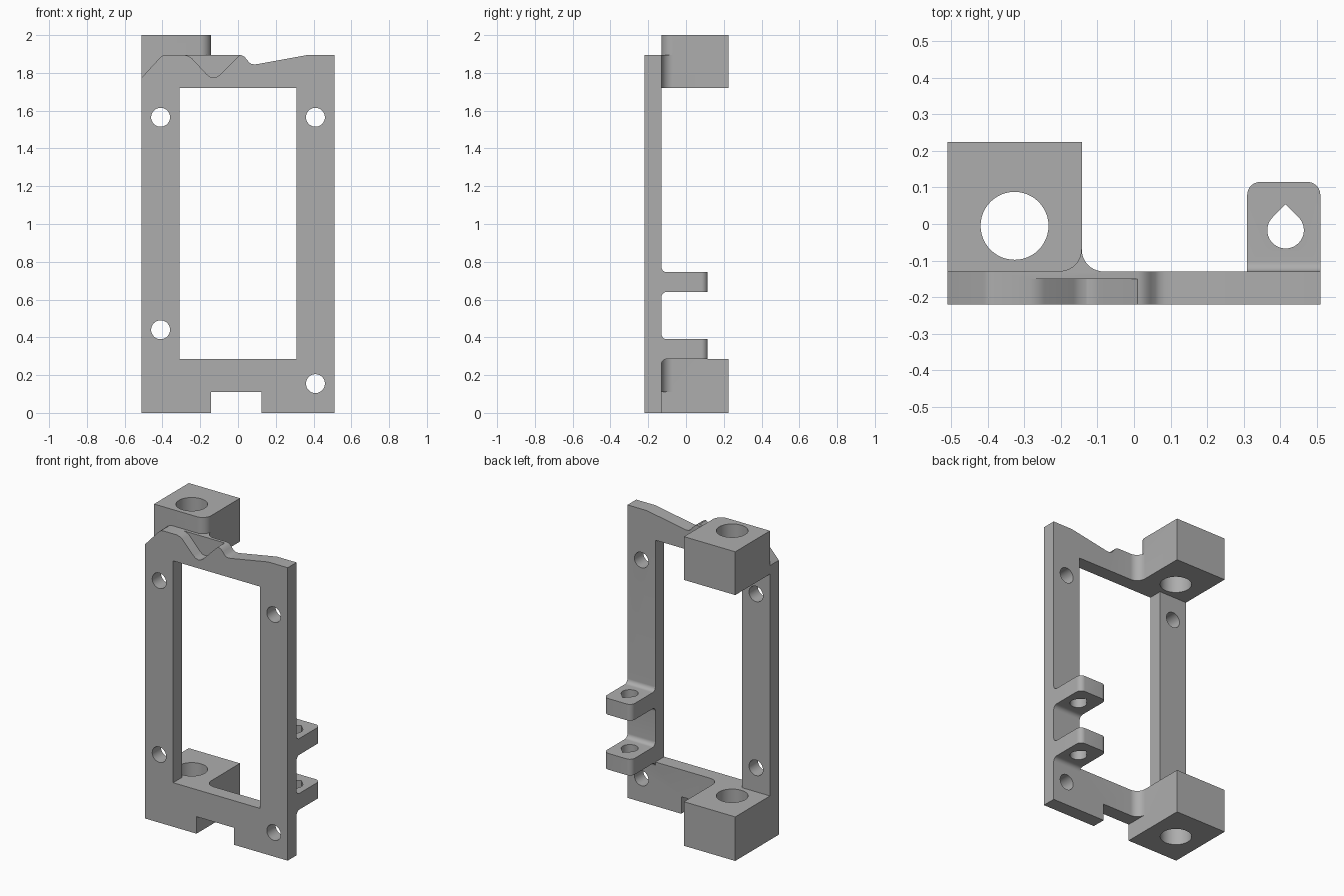
import bpy, bmesh
from math import sin, cos, radians

cube = bpy.data.objects.get("Cube")
if cube:
    bpy.data.objects.remove(cube, do_unlink=True)

grey = bpy.data.materials.new("plain_grey")
grey.use_nodes = True
grey.diffuse_color = (0.42, 0.42, 0.42, 1)
grey.node_tree.nodes["Principled BSDF"].inputs["Base Color"].default_value = (0.42, 0.42, 0.42, 1)


def arc(cx, cy, r, start, end, steps=10):
    """Points along an arc, angles in degrees."""
    angles = [radians(start + (end - start) * i / steps) for i in range(steps + 1)]
    return [(cx + r * cos(a), cy + r * sin(a)) for a in angles]


def circle(cx, cy, r):
    return arc(cx, cy, r, 0, 360, 48)[:-1]


def rect(a0, b0, a1, b1):
    return [(a0, b0), (a1, b0), (a1, b1), (a0, b1)]


def prism(name, profile, axis, low, high):
    """Extrude a 2D profile along an axis between two positions."""
    place = {"x": lambda a, b, d: (d, a, b),
             "y": lambda a, b, d: (a, d, b),
             "z": lambda a, b, d: (a, b, d)}[axis]
    bm = bmesh.new()
    face = bm.faces.new([bm.verts.new(place(a, b, low)) for a, b in profile])
    moved = bmesh.ops.extrude_face_region(bm, geom=[face])["geom"]
    bmesh.ops.translate(bm, vec=place(0, 0, high - low),
                        verts=[v for v in moved if isinstance(v, bmesh.types.BMVert)])
    bmesh.ops.recalc_face_normals(bm, faces=bm.faces)
    mesh = bpy.data.meshes.new(name)
    bm.to_mesh(mesh)
    bm.free()
    mesh.materials.append(grey)
    obj = bpy.data.objects.new(name, mesh)
    bpy.context.collection.objects.link(obj)
    return obj


def combine(target, other, operation):
    """Apply a boolean and discard the helper."""
    mod = target.modifiers.new("bool", "BOOLEAN")
    mod.operation, mod.solver, mod.object = operation, "EXACT", other
    bpy.context.view_layer.objects.active = target
    bpy.ops.object.modifier_apply(modifier=mod.name)
    bpy.data.objects.remove(other, do_unlink=True)


FRONT, BACK, REAR = -0.22, -0.13, 0.225
SIDE, INNER, TOP = 0.51, -0.143, 1.895

# Face plate with its bottom notch and shaped top edge
outline = [(-SIDE, 0), (INNER, 0), (INNER, 0.11), (0.125, 0.11), (0.125, 0), (SIDE, 0),
           (SIDE, TOP), (0.37, TOP), (0.10, 1.846), (0.085, 1.845), (0.07, 1.848),
           (0.058, 1.856), (0.045, 1.873), (0.033, 1.886), (0.02, 1.893), (0.01, TOP),
           (-0.38, TOP), (-0.395, 1.893), (-0.41, 1.884), (-SIDE, 1.775)]
bracket = prism("mounting_bracket", outline, "y", FRONT, BACK)
combine(bracket, prism("window", rect(-0.31, 0.285, 0.31, 1.72), "y", -0.4, 0), "DIFFERENCE")

# Shallow valley cut in the front of the top edge
valley = [(-0.285, TOP), (-0.265, 1.89), (-0.245, 1.878), (-0.165, 1.792), (-0.148, 1.779),
          (-0.13, 1.775), (-0.112, 1.779), (-0.095, 1.79), (0.0, 1.886), (0.01, TOP),
          (0.01, 2.1), (-0.285, 2.1)]
combine(bracket, prism("valley", valley, "y", -0.4, -0.15), "DIFFERENCE")

# Screw holes
for x, z in [(-0.41, 1.565), (0.41, 1.565), (-0.41, 0.44), (0.41, 0.155)]:
    combine(bracket, prism("screw_hole", circle(x, z, 0.05), "y", -0.4, 0), "DIFFERENCE")

# Bearing blocks with a blended inner corner
R = 0.06
blend = arc(INNER + R, BACK + R, R, 270, 180)
filleted = [(-SIDE, BACK)] + blend + [(INNER, REAR), (-SIDE, REAR)]
rounded = [(-SIDE, BACK)] + arc(INNER - R, BACK + R, R, 270, 360) + [(INNER, REAR), (-SIDE, REAR)]
for name, profile, low, high in [("upper_block", filleted, 1.72, TOP),
                                 ("upper_block_cap", rounded, TOP, 2.0),
                                 ("lower_block", filleted, 0.11, 0.285),
                                 ("lower_block_base", rect(-SIDE, BACK, INNER, REAR), 0, 0.11)]:
    combine(bracket, prism(name, profile, "z", low, high), "UNION")
combine(bracket, prism("rod_hole", circle(-0.327, -0.005, 0.093), "z", -0.2, 2.2), "DIFFERENCE")

# Rear tabs with filleted roots and rounded tips
F, LEFT, TIP = 0.028, 0.305, 0.115
for z0, z1 in [(0.285, 0.39), (0.64, 0.745)]:
    side = ([(BACK - 0.02, z0 - F)] + arc(BACK + F, z0 - F, F, 180, 90)
            + [(TIP, z0), (TIP, z1)] + arc(BACK + F, z1 + F, F, 270, 180)
            + [(BACK - 0.02, z1 + F)])
    tab = prism("tab", side, "x", LEFT + 0.005, SIDE)
    plan = ([(LEFT, -0.2), (SIDE + 0.1, -0.2), (SIDE + 0.1, TIP - 0.035)]
            + arc(SIDE - 0.035, TIP - 0.035, 0.035, 0, 90)
            + arc(LEFT + 0.04, TIP - 0.035, 0.035, 90, 180))
    combine(tab, prism("tab_outline", plan, "z", z0 - 0.1, z1 + 0.1), "INTERSECT")
    combine(bracket, tab, "UNION")
teardrop = arc(0.415, -0.017, 0.05, 135, 405, 36) + [(0.415, 0.054)]
combine(bracket, prism("teardrop_hole", teardrop, "z", 0.2, 0.9), "DIFFERENCE")

# Smooth the curved walls, keep the machined edges crisp
bpy.ops.object.select_all(action="DESELECT")
bracket.select_set(True)
bpy.context.view_layer.objects.active = bracket
bpy.ops.object.shade_smooth_by_angle(angle=radians(25))
